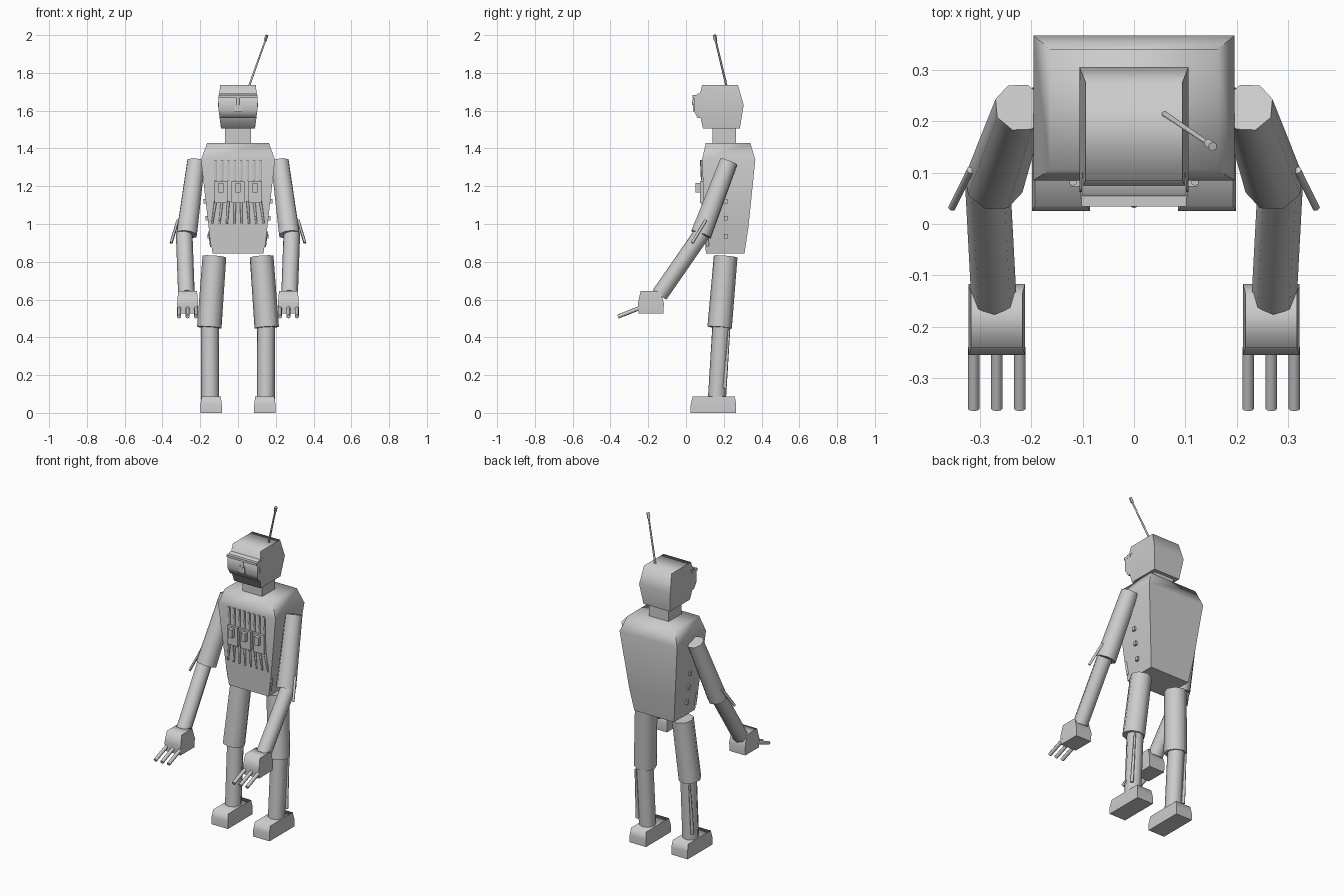
import bpy, bmesh, math
from mathutils import Vector

cube = bpy.data.objects.get("Cube")
if cube:
    bpy.data.objects.remove(cube)

GREY = (0.6, 0.6, 0.6, 1)
mat = bpy.data.materials.new("plain grey")
mat.use_nodes = True
mat.diffuse_color = GREY
mat.node_tree.nodes["Principled BSDF"].inputs["Base Color"].default_value = GREY


def finish(name, bm, angle=80):
    bmesh.ops.recalc_face_normals(bm, faces=bm.faces)
    mesh = bpy.data.meshes.new(name)
    bm.to_mesh(mesh)
    bm.free()
    mesh.materials.append(mat)
    obj = bpy.data.objects.new(name, mesh)
    bpy.context.collection.objects.link(obj)
    bpy.ops.object.select_all(action="DESELECT")
    obj.select_set(True)
    bpy.context.view_layer.objects.active = obj
    bpy.ops.object.shade_smooth_by_angle(angle=math.radians(angle))
    return obj


def loft(name, rings, x=0):
    """Stack of rectangles, each given as z, half width, front y, back y."""
    bm = bmesh.new()
    loops = []
    for z, w, y0, y1 in rings:
        corners = [(x - w, y0), (x + w, y0), (x + w, y1), (x - w, y1)]
        loops.append([bm.verts.new((*c, z)) for c in corners])
    for a, b in zip(loops, loops[1:]):
        for i in range(4):
            j = (i + 1) % 4
            bm.faces.new((a[i], a[j], b[j], b[i]))
    bm.faces.new(loops[0])
    bm.faces.new(loops[-1])
    return finish(name, bm)


def box(name, x, y, z, sx, sy, sz):
    return loft(name, [(z - sz / 2, sx / 2, y - sy / 2, y + sy / 2),
                       (z + sz / 2, sx / 2, y - sy / 2, y + sy / 2)], x)


def rod(name, a, b, r1, r2=None, sides=8):
    """Tapered cylinder from point a to point b."""
    a, b = Vector(a), Vector(b)
    bm = bmesh.new()
    bmesh.ops.create_cone(bm, cap_ends=True, segments=sides, radius1=r1,
                          radius2=r1 if r2 is None else r2, depth=(b - a).length)
    bm.transform((b - a).to_track_quat("Z", "Y").to_matrix().to_4x4())
    bmesh.ops.translate(bm, verts=bm.verts, vec=(a + b) / 2)
    return finish(name, bm, 60)


# Torso, neck and head
loft("torso", [(0.845, 0.135, 0.105, 0.31), (0.98, 0.155, 0.10, 0.33),
               (1.34, 0.196, 0.085, 0.367), (1.43, 0.163, 0.105, 0.34)])
box("neck", 0, 0.202, 1.47, 0.135, 0.125, 0.09)
loft("head", [(1.505, 0.09, 0.09, 0.285), (1.63, 0.106, 0.062, 0.305),
              (1.735, 0.094, 0.085, 0.275)])

# Face
loft("face_plate", [(1.56, 0.097, 0.062, 0.10), (1.60, 0.102, 0.042, 0.10),
                    (1.665, 0.102, 0.042, 0.10), (1.69, 0.10, 0.06, 0.10)])
loft("nose", [(1.595, 0.021, 0.036, 0.06), (1.635, 0.017, 0.036, 0.06)])
rod("nose_bridge", (0, 0.04, 1.63), (0, 0.046, 1.67), 0.009)
box("brow", 0, 0.062, 1.675, 0.205, 0.055, 0.014)

# Antenna
rod("antenna", (0.055, 0.217, 1.72), (0.146, 0.156, 1.975), 0.006, 0.005, 6)
rod("antenna_tip", (0.144, 0.157, 1.97), (0.153, 0.151, 2.0), 0.009, sides=6)

# Chest controls
for i in range(8):
    x = (i - 3.5) * 0.034
    rod("upper_chest_bar", (x, 0.087, 1.23), (x, 0.082, 1.34), 0.008, sides=6)
    rod("lower_chest_bar", (x * 1.15, 0.097, 1.0), (x, 0.09, 1.12), 0.005, 0.008, 6)
for x in (-0.09, 0, 0.09):
    box("switch_plate", x, 0.085, 1.17, 0.07, 0.024, 0.115)
    box("switch", x, 0.067, 1.193, 0.028, 0.035, 0.05)

for s, side in ((1, "left"), (-1, "right")):
    # Side studs and lower corner strip of the torso
    for z, x in ((1.12, 0.17), (1.03, 0.16), (0.935, 0.148)):
        box(side + "_stud", s * x, 0.21, z, 0.025, 0.02, 0.024)
    rod(side + "_corner_strip", (s * 0.142, 0.115, 0.88), (s * 0.152, 0.11, 0.96), 0.007, sides=6)

    # Arm
    rod(side + "_upper_arm", (s * 0.272, 0.08, 0.945), (s * 0.222, 0.227, 1.33), 0.058, 0.05)
    rod(side + "_forearm", (s * 0.273, -0.14, 0.625), (s * 0.285, 0.085, 0.95), 0.044)
    rod(side + "_elbow_spike", (s * 0.354, 0.032, 0.9), (s * 0.318, 0.105, 1.02), 0.008, sides=6)

    # Hand and fingers
    loft(side + "_hand", [(0.525, 0.053, -0.252, -0.12), (0.58, 0.055, -0.255, -0.117),
                          (0.645, 0.05, -0.24, -0.135)], s * 0.267)
    for x in (0.222, 0.267, 0.312):
        rod(side + "_finger", (s * x, -0.24, 0.557), (s * x, -0.36, 0.51), 0.011)

    # Leg
    rod(side + "_thigh", (s * 0.152, 0.178, 0.452), (s * 0.125, 0.21, 0.828), 0.065, 0.063)
    rod(side + "_shin", (s * 0.147, 0.163, 0.06), (s * 0.149, 0.188, 0.47), 0.048)
    rod(side + "_calf_rod", (s * 0.187, 0.205, 0.13), (s * 0.184, 0.228, 0.44), 0.01, 0.006, 6)
    loft(side + "_foot", [(0, 0.056, 0.025, 0.266), (0.045, 0.056, 0.025, 0.266),
                          (0.088, 0.051, 0.035, 0.258)], s * 0.142)
